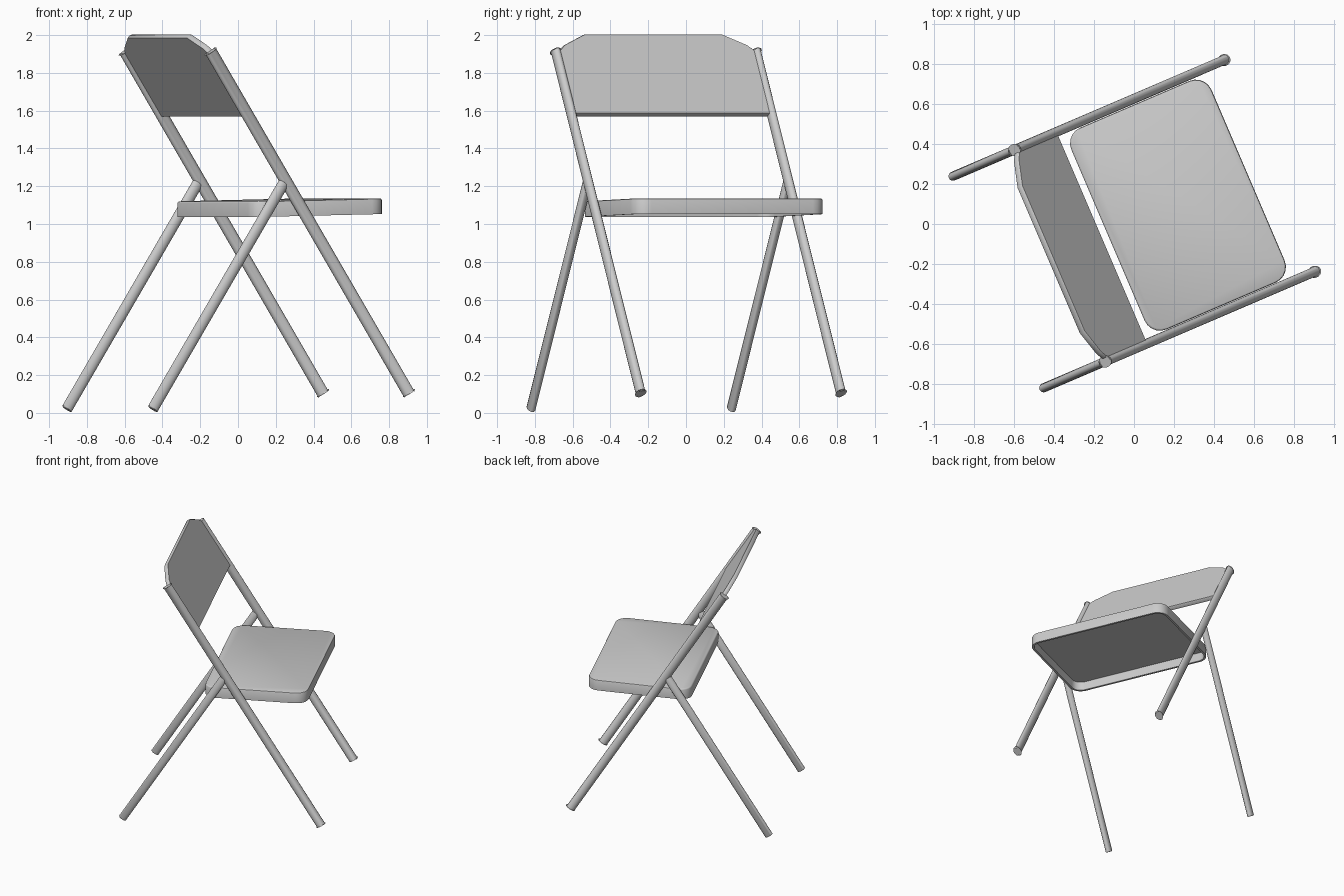
import bpy, bmesh, math
from mathutils import Vector, Matrix

if "Cube" in bpy.data.objects:
    bpy.data.objects.remove(bpy.data.objects["Cube"])

# The chair is laid out facing +x, then turned about z
TURN = Matrix.Rotation(math.radians(23.2), 4, 'Z')


def finish(name, bm, angle=40):
    bmesh.ops.recalc_face_normals(bm, faces=bm.faces)
    bm.transform(TURN)
    me = bpy.data.meshes.new(name)
    bm.to_mesh(me)
    bm.free()
    ob = bpy.data.objects.new(name, me)
    bpy.context.collection.objects.link(ob)
    bpy.ops.object.select_all(action='DESELECT')
    ob.select_set(True)
    bpy.context.view_layer.objects.active = ob
    bpy.ops.object.shade_smooth_by_angle(angle=math.radians(angle))
    return ob


def tube(name, a, b, deep, wide):
    # oval tube from a to b, lying in an x-z plane
    a, b = Vector(a), Vector(b)
    axis = (b - a).normalized()
    side = Vector((0, 1, 0))
    front = side.cross(axis)
    rot = Matrix((front, side, axis)).transposed().to_4x4()
    bm = bmesh.new()
    bmesh.ops.create_cone(bm, cap_ends=True, segments=20, radius1=1, radius2=1,
                          depth=(b - a).length)
    bm.transform(Matrix.Translation((a + b) / 2) @ rot @ Matrix.Diagonal((deep, wide, 1, 1)))
    caps = [e for e in bm.edges if sum(len(f.verts) > 4 for f in e.link_faces) == 1]
    bmesh.ops.bevel(bm, geom=caps, offset=0.006, segments=2, affect='EDGES', profile=0.5)
    finish(name, bm)


def rounded_rect(x0, x1, y, r, n=5):
    pts = []
    corners = [(x1 - r, y - r), (x0 + r, y - r), (x0 + r, -y + r), (x1 - r, -y + r)]
    for k, (cx, cy) in enumerate(corners):
        for i in range(n + 1):
            t = math.pi / 2 * (k + i / n)
            pts.append((cx + r * math.cos(t), cy + r * math.sin(t)))
    return pts


def loft(bm, rings):
    # skin a list of closed rings and cap both ends
    loops = [[bm.verts.new(p) for p in ring] for ring in rings]
    n = len(loops[0])
    for a, b in zip(loops, loops[1:]):
        for i in range(n):
            j = (i + 1) % n
            bm.faces.new((a[i], a[j], b[j], b[i]))
    bm.faces.new(loops[0])
    bm.faces.new(loops[-1])


# Tubes: long rails carry the backrest, rear legs meet them under the armline
for s, label in ((1, "left"), (-1, "right")):
    y = 0.577 * s
    tube("front_leg_" + label, (-0.405, y, 1.913), (0.738, y, 0.105), 0.033, 0.024)
    tube("rear_leg_" + label, (-0.737, y, 0.018), (0.015, y, 1.22), 0.030, 0.023)

# Seat: shallow pan, open underneath, front slightly raised
bm = bmesh.new()
rings = []
for inset, z in ((0.016, 1.112), (0.016, 1.045), (0, 1.045), (0, 1.119), (0.003, 1.125), (0.010, 1.128)):
    ring = rounded_rect(-0.142 + inset, 0.622 - inset, 0.55 - inset, 0.085 - inset)
    rings.append([(x, y, z + 0.022 * (x - 0.24)) for x, y in ring])
loft(bm, rings)
finish("seat", bm)

# Backrest: clipped-corner panel between the rails, leaning with them
up = Vector((-1.143, 0, 1.808)).normalized()
normal = Vector((up.z, 0, -up.x))
base = Vector((-0.189, 0, 1.575))
outline = [(0.575, 0.0), (0.575, 0.385), (0.53, 0.43), (0.40, 0.497)]
outline += [(-y, h) for y, h in reversed(outline)]
bm = bmesh.new()
rings = []
for d, k in ((-0.014, 0.99), (-0.008, 1), (0.012, 1), (0.018, 0.99)):
    rings.append([base + Vector((0, y * k, 0)) + up * (0.25 + (h - 0.25) * k) + normal * d
                  for y, h in outline])
loft(bm, rings)
finish("backrest", bm)
